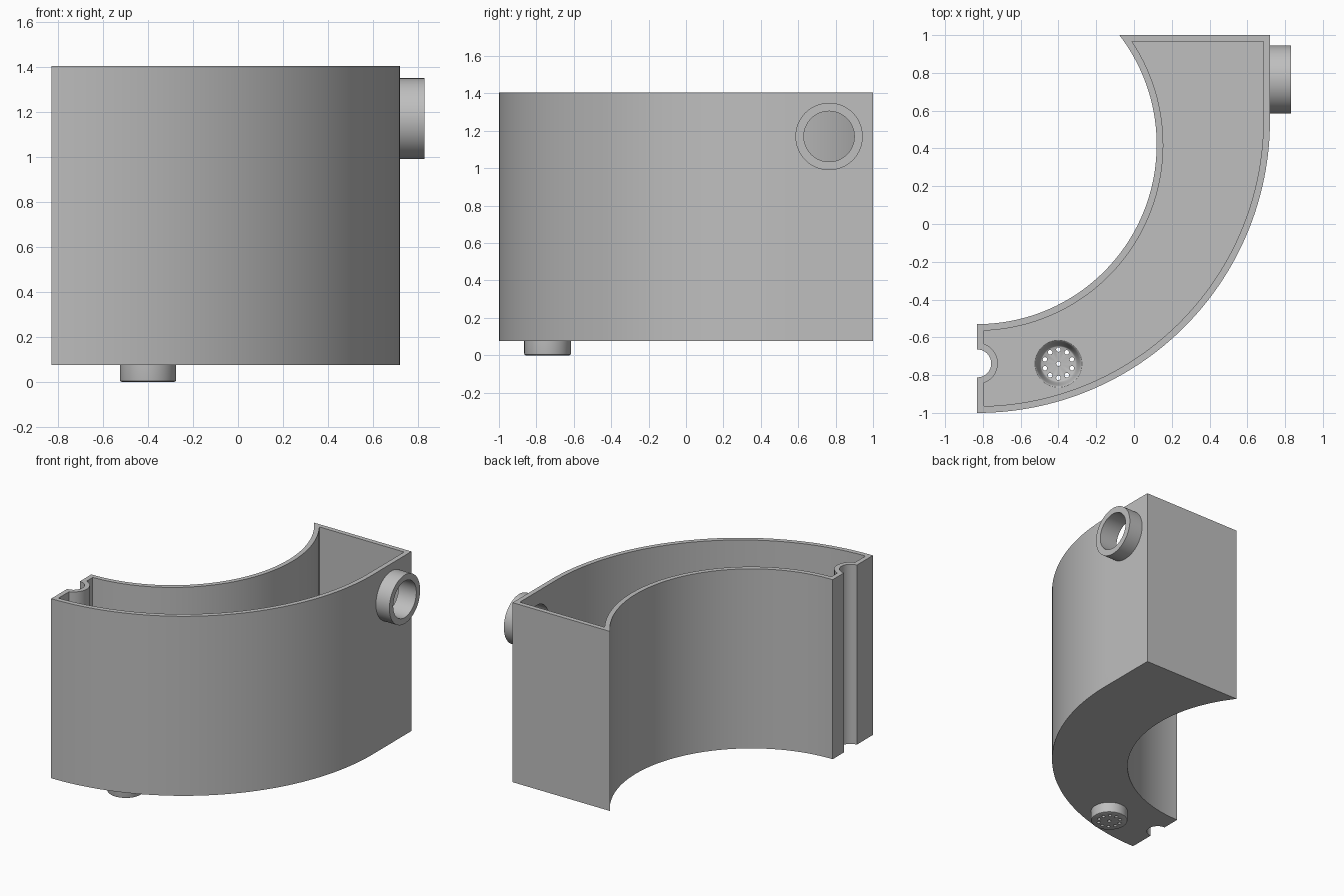
import bpy, bmesh
from math import sin, cos, acos, asin, pi, radians
from mathutils import Vector, Matrix

if "Cube" in bpy.data.objects:
    bpy.data.objects.remove(bpy.data.objects["Cube"], do_unlink=True)

GREY = (0.52, 0.52, 0.52, 1)
mat = bpy.data.materials.new("plain grey")
mat.use_nodes = True
mat.diffuse_color = GREY
mat.node_tree.nodes["Principled BSDF"].inputs["Base Color"].default_value = GREY

WALL = 0.035
BOTTOM, TOP = 0.076, 1.405
FLOOR = BOTTOM + WALL
DRAIN = Vector((-0.40, -0.74, 0))
SPOUT = Vector((0.72, 0.765, 1.17))


def finish(bm, name):
    bmesh.ops.recalc_face_normals(bm, faces=bm.faces)
    mesh = bpy.data.meshes.new(name)
    bm.to_mesh(mesh)
    bm.free()
    obj = bpy.data.objects.new(name, mesh)
    bpy.context.collection.objects.link(obj)
    mesh.materials.append(mat)
    return obj


def activate(obj):
    bpy.ops.object.select_all(action='DESELECT')
    obj.select_set(True)
    bpy.context.view_layer.objects.active = obj


def arc(cx, cy, r, a0, a1, n):
    return [(cx + r * cos(a0 + (a1 - a0) * i / n),
             cy + r * sin(a0 + (a1 - a0) * i / n)) for i in range(n + 1)]


def outline(t):
    """Plan of the curved tank, moved inwards by t."""
    ro, ri, rn = 1.55 - t, 0.95 + t, 0.074 + t
    pts = arc(-0.83, 0.55, ro, -acos(t / ro), 0, 64)
    pts.append((0.72 - t, 1 - t))
    pts += arc(-0.83, 0.42, ri, asin((0.58 - t) / ri), -acos(t / ri), 64)
    pts += arc(-0.83, -0.738, rn, acos(t / rn), -acos(t / rn), 24)
    return pts


def prism(name, pts, z0, z1):
    bm = bmesh.new()
    face = bm.faces.new([bm.verts.new((x, y, z0)) for x, y in pts])
    ext = bmesh.ops.extrude_face_region(bm, geom=[face])
    top = [v for v in ext["geom"] if isinstance(v, bmesh.types.BMVert)]
    bmesh.ops.translate(bm, verts=top, vec=(0, 0, z1 - z0))
    return finish(bm, name)


def lathe(name, profile, matrix, steps=64, closed=False):
    """Spin an (r, z) profile about z, then place it."""
    bm = bmesh.new()
    vs = [bm.verts.new((r, 0, z)) for r, z in profile]
    es = [bm.edges.new(p) for p in zip(vs, vs[1:])]
    if closed:
        es.append(bm.edges.new((vs[-1], vs[0])))
    bmesh.ops.spin(bm, geom=vs + es, cent=(0, 0, 0), axis=(0, 0, 1),
                   angle=2 * pi, steps=steps)
    bmesh.ops.remove_doubles(bm, verts=bm.verts, dist=1e-5)
    bmesh.ops.transform(bm, matrix=matrix, verts=bm.verts)
    return finish(bm, name)


def rods(name, places, radius, depth, rot=Matrix(), sides=64):
    bm = bmesh.new()
    for p in places:
        bmesh.ops.create_cone(bm, cap_ends=True, segments=sides, radius1=radius,
                              radius2=radius, depth=depth,
                              matrix=Matrix.Translation(p) @ rot)
    return finish(bm, name)


def cut(obj, cutter):
    cutter.hide_render = True
    activate(obj)
    mod = obj.modifiers.new("cut", 'BOOLEAN')
    mod.operation, mod.solver, mod.object = 'DIFFERENCE', 'EXACT', cutter
    bpy.ops.object.modifier_apply(modifier=mod.name)
    bpy.data.objects.remove(cutter, do_unlink=True)


turn_x = Matrix.Rotation(pi / 2, 4, 'Y')

# Curved open tank with cavity, spout opening and drain opening
tank = prism("tank", outline(0), BOTTOM, TOP)
cut(tank, prism("cavity_cutter", outline(WALL), FLOOR, TOP + 0.2))
cut(tank, rods("spout_cutter", [SPOUT], 0.135, 0.2, turn_x))
cut(tank, rods("drain_cutter", [DRAIN + Vector((0, 0, 0.09))], 0.125, 0.2))

# Round spout on the left side
spout = lathe("spout", [(0.135, 0), (0.18, 0), (0.18, 0.11), (0.135, 0.11)],
              Matrix.Translation(SPOUT) @ turn_x, closed=True)

# Drain cup: rounded base, bowl blending into the floor
bowl = [(0.125 - 0.035 * i / 10, 0.025 + (FLOOR - 0.025) * (1 + cos(pi * i / 10)) / 2)
        for i in range(11)]
drain = lathe("drain_cup", [(0, 0), (0.117, 0), (0.123, 0.003), (0.125, 0.01)]
              + bowl + [(0, 0.025)], Matrix.Translation(DRAIN))

# Strainer holes: one in the middle and a ring of ten
holes = [DRAIN] + [DRAIN + Vector((0.075 * cos(a), 0.075 * sin(a), 0))
                   for a in (pi / 2 + 2 * pi * i / 10 for i in range(10))]
cut(drain, rods("strainer_cutter", holes, 0.012, 0.14, sides=16))

for part in (tank, spout, drain):
    activate(part)
    bpy.ops.object.shade_smooth_by_angle(angle=radians(35))
